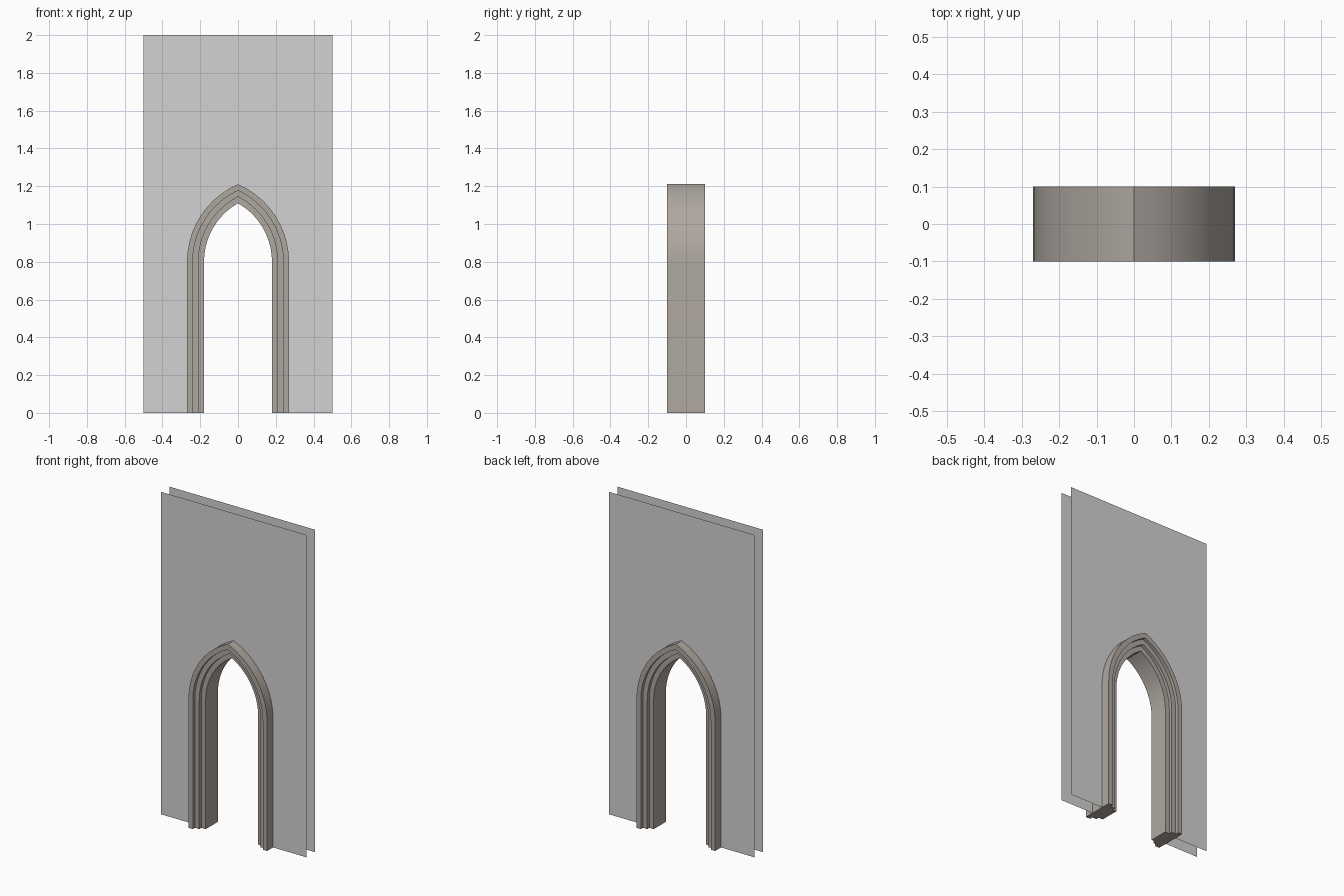
import bpy, bmesh, math

if "Cube" in bpy.data.objects:
    bpy.data.objects.remove(bpy.data.objects["Cube"])

SPRING = 0.80     # height where the pointed arch starts
OFFSET = 0.177    # arc centres sit this far past the middle line
SEG = 10          # segments per half arch


def material(name, rgb):
    m = bpy.data.materials.new(name)
    m.diffuse_color = (*rgb, 1)
    m.use_nodes = True
    m.node_tree.nodes["Principled BSDF"].inputs["Base Color"].default_value = m.diffuse_color
    return m


def arch_path(half_width):
    """Pointed arch outline in x, z from the right foot over to the left foot."""
    r = half_width + OFFSET
    tip = math.acos(OFFSET / r)
    right = [(half_width, 0.0)]
    for i in range(SEG + 1):
        a = tip * i / SEG
        right.append((r * math.cos(a) - OFFSET, SPRING + r * math.sin(a)))
    right[-1] = (0.0, right[-1][1])
    return right + [(-x, z) for x, z in reversed(right[:-1])]


def make_object(name, bm, mat):
    me = bpy.data.meshes.new(name)
    bm.to_mesh(me)
    bm.free()
    me.materials.append(mat)
    ob = bpy.data.objects.new(name, me)
    bpy.context.collection.objects.link(ob)
    return ob


wall_grey = material("wall grey", (0.65, 0.65, 0.65))
stone = material("warm stone", (0.43, 0.39, 0.355))

# Stepped arch frame: closed cross-section (half width, depth) swept over the arch
front = [(0.27, -0.10), (0.24, -0.10), (0.24, -0.08),
         (0.21, -0.08), (0.21, -0.06), (0.18, -0.06)]
profile = front + [(w, -y) for w, y in reversed(front)]
bm = bmesh.new()
rows = [[bm.verts.new((x, y, z)) for x, z in arch_path(w)] for w, y in profile]
n = len(rows)
for i in range(n):
    a, b = rows[i], rows[(i + 1) % n]
    for j in range(len(a) - 1):
        bm.faces.new((a[j], a[j + 1], b[j + 1], b[j]))
for end in (0, -1):
    bm.faces.new([r[end] for r in rows])
bmesh.ops.recalc_face_normals(bm, faces=bm.faces)
frame = make_object("arch_frame", bm, stone)
bpy.context.view_layer.objects.active = frame
frame.select_set(True)
bpy.ops.object.shade_smooth_by_angle(angle=math.radians(30))

# Thin wall sheets with the arch opening, front and back; split at the tip
opening = arch_path(0.27)
half = opening[:len(opening) // 2 + 1]
for name, y in (("front_wall", -0.042), ("back_wall", 0.042)):
    bm = bmesh.new()
    for s in (1, -1):
        outline = half + [(0, 2), (0.5, 2), (0.5, 0)]
        f = bm.faces.new([bm.verts.new((s * x, y, z)) for x, z in outline])
        f.normal_update()
        if f.normal.y * y < 0:
            f.normal_flip()
    bmesh.ops.remove_doubles(bm, verts=bm.verts, dist=1e-5)
    seam = [e for e in bm.edges if all(abs(v.co.x) < 1e-5 for v in e.verts)]
    bmesh.ops.dissolve_edges(bm, edges=seam)
    make_object(name, bm, wall_grey)
